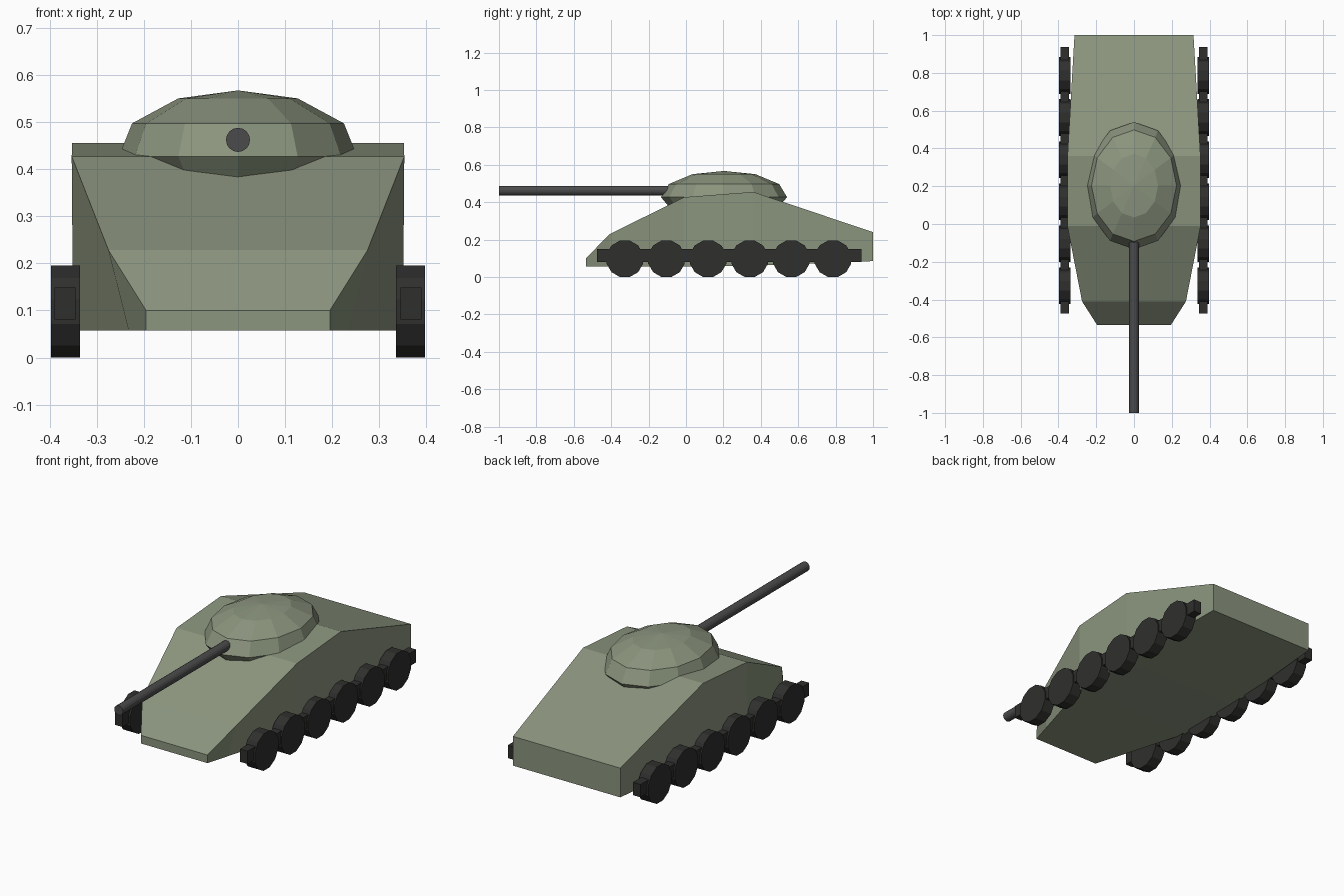
import bpy, bmesh, math
from mathutils import Matrix

if "Cube" in bpy.data.objects:
    bpy.data.objects.remove(bpy.data.objects["Cube"])


def material(name, rgb):
    m = bpy.data.materials.new(name)
    m.diffuse_color = (*rgb, 1)
    m.use_nodes = True
    m.node_tree.nodes["Principled BSDF"].inputs["Base Color"].default_value = m.diffuse_color
    return m


GREEN = material("olive_paint", (0.26, 0.30, 0.21))
BLACK = material("dark_rubber", (0.028, 0.028, 0.027))
STEEL = material("gun_steel", (0.07, 0.07, 0.07))


def finish(bm, name, mat):
    bmesh.ops.recalc_face_normals(bm, faces=bm.faces)
    me = bpy.data.meshes.new(name)
    bm.to_mesh(me)
    bm.free()
    me.materials.append(mat)
    ob = bpy.data.objects.new(name, me)
    bpy.context.collection.objects.link(ob)
    return ob


def loft(name, rings, mat):
    # skin a list of equal-sized closed rings and cap both ends
    bm = bmesh.new()
    loops = [[bm.verts.new(p) for p in r] for r in rings]
    n = len(loops[0])
    for a, b in zip(loops, loops[1:]):
        for i in range(n):
            j = (i + 1) % n
            bm.faces.new((a[i], a[j], b[j], b[i]))
    bm.faces.new(loops[0])
    bm.faces.new(loops[-1])
    return finish(bm, name, mat)


def cylinder(name, loc, radius, length, sides, axis, mat, spin=0):
    bm = bmesh.new()
    turn = Matrix.Rotation(math.pi / 2, 4, axis) @ Matrix.Rotation(spin, 4, 'Z')
    bmesh.ops.create_cone(bm, cap_ends=True, segments=sides, radius1=radius,
                          radius2=radius, depth=length,
                          matrix=Matrix.Translation(loc) @ turn)
    return finish(bm, name, mat)


# Hull: stations of (y, top half width, top z, bottom half width, bottom z)
stations = [(-0.535, 0.195, 0.10, 0.195, 0.057),
            (-0.41, 0.275, 0.228, 0.232, 0.057),
            (-0.01, 0.353, 0.427, 0.350, 0.057),
            (0.36, 0.352, 0.455, 0.350, 0.060),
            (1.0, 0.315, 0.24, 0.315, 0.085)]
loft("hull", [[(-wt, y, zt), (wt, y, zt), (wb, y, zb), (-wb, y, zb)]
              for y, wt, zt, wb, zb in stations], GREEN)

# Turret: twelve-sided oval rings (half width, half length, z), peaked on top
turret = [(0.18, 0.26, 0.335), (0.253, 0.337, 0.427), (0.225, 0.295, 0.497),
          (0.127, 0.168, 0.55), (0.0005, 0.0005, 0.567)]
loft("turret", [[(rx * math.sin(math.tau * i / 12),
                  0.203 + ry * math.cos(math.tau * i / 12), z)
                 for i in range(12)] for rx, ry, z in turret], GREEN)

# Gun barrel
cylinder("gun_barrel", (0, -0.5, 0.462), 0.0255, 1.0, 16, 'X', STEEL)

# Running gear on both sides: connecting bar and six road wheels
for side, label in ((1, "right"), (-1, "left")):
    bm = bmesh.new()
    bmesh.ops.create_cube(bm, size=1, matrix=Matrix.Translation((side * 0.367, 0.231, 0.115))
                          @ Matrix.Diagonal((0.045, 1.412, 0.068, 1)))
    finish(bm, f"{label}_track_bar", BLACK)
    for k in range(6):
        cylinder(f"{label}_wheel_{k + 1}", (side * 0.366, -0.327 + 0.2225 * k, 0.0975),
                 0.101, 0.062, 12, 'Y', BLACK, math.pi / 12)
